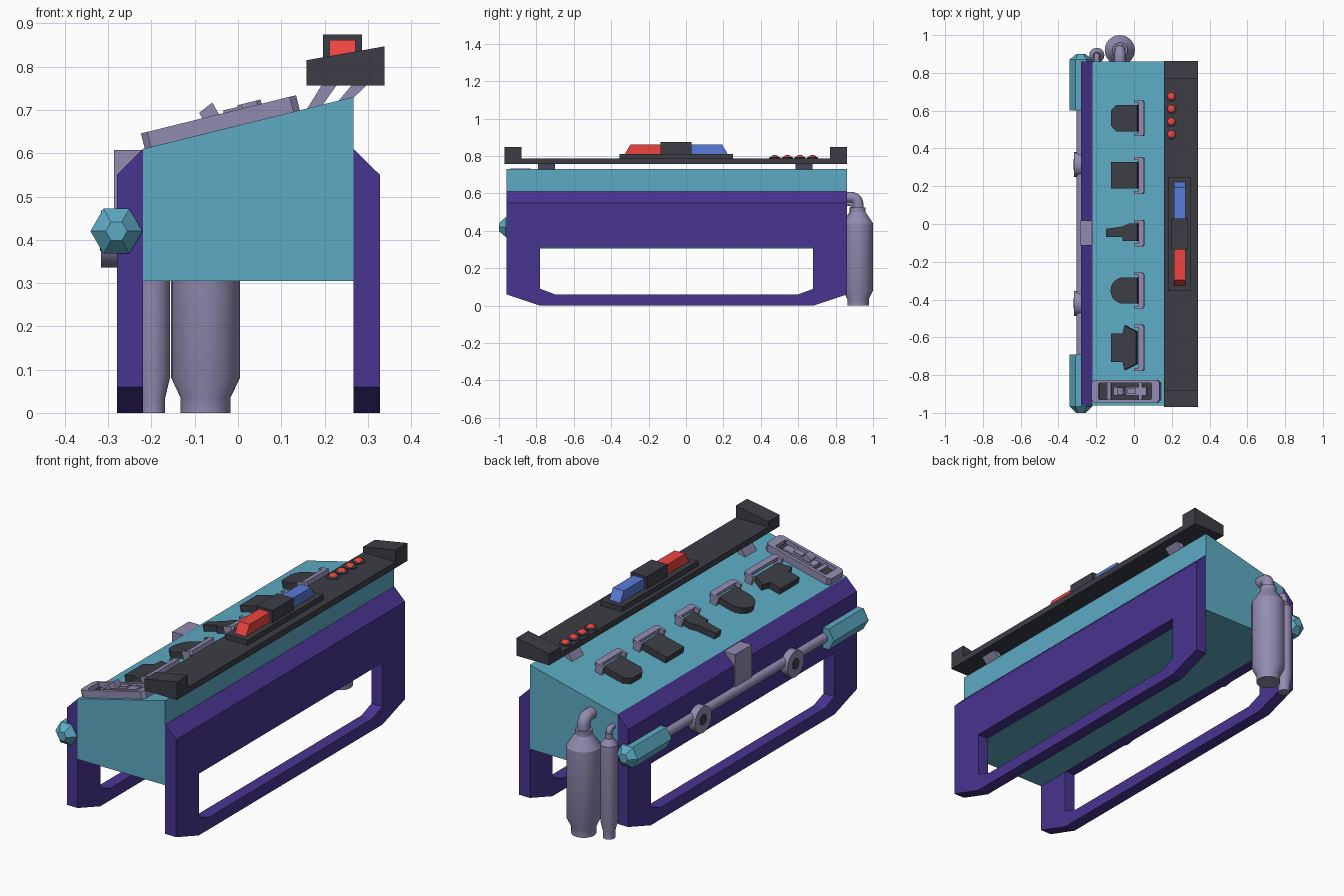
import bpy, bmesh
from math import pi, cos, sin, atan2
from mathutils import Matrix, Vector

if "Cube" in bpy.data.objects:
    bpy.data.objects.remove(bpy.data.objects["Cube"])


def material(name, rgb):
    m = bpy.data.materials.new(name)
    m.diffuse_color = (*rgb, 1)
    m.use_nodes = True
    m.node_tree.nodes["Principled BSDF"].inputs["Base Color"].default_value = m.diffuse_color
    return m


TEAL = material("teal", (0.11, 0.41, 0.55))
PURPLE = material("purple", (0.065, 0.035, 0.28))
DARK = material("charcoal", (0.045, 0.048, 0.06))
LILAC = material("lilac_grey", (0.29, 0.26, 0.44))
RED = material("red", (0.85, 0.06, 0.05))
BLUE = material("blue", (0.1, 0.2, 0.7))

# local frame of the sloping top: (along slope, y, height above surface)
SLOPE = Matrix.Translation((0, 0, 0.664)) @ Matrix.Rotation(-atan2(0.12, 0.487), 4, 'Y')
PLANE = {'xy': lambda a, b, t: (a, b, t), 'xz': lambda a, b, t: (a, t, b), 'yz': lambda a, b, t: (t, a, b)}


def finish(name, bm, mat, mtx=None, smooth=False):
    bmesh.ops.recalc_face_normals(bm, faces=bm.faces)
    if mtx:
        bm.transform(mtx)
    me = bpy.data.meshes.new(name)
    bm.to_mesh(me)
    bm.free()
    me.materials.append(mat)
    ob = bpy.data.objects.new(name, me)
    bpy.context.collection.objects.link(ob)
    if smooth:
        bpy.ops.object.select_all(action='DESELECT')
        ob.select_set(True)
        bpy.context.view_layer.objects.active = ob
        bpy.ops.object.shade_smooth_by_angle(angle=pi / 6)
    return ob


def loft(bm, loops):
    n = len(loops[0])
    for a, b in zip(loops, loops[1:]):
        for i in range(n):
            j = (i + 1) % n
            bm.faces.new((a[i], a[j], b[j], b[i]))


def prism(name, pts, lo, hi, plane, mat, mtx=None):
    bm = bmesh.new()
    loops = [[bm.verts.new(PLANE[plane](a, b, t)) for a, b in pts] for t in (lo, hi)]
    loft(bm, loops)
    for l in loops:
        bm.faces.new(l)
    return finish(name, bm, mat, mtx)


def box(name, x0, x1, y0, y1, z0, z1, mat, mtx=None):
    return prism(name, [(x0, y0), (x1, y0), (x1, y1), (x0, y1)], z0, z1, 'xy', mat, mtx)


def ring(name, out_lo, out_hi, hole, lo, hi, plane, mat, mtx=None):
    bm = bmesh.new()
    rows = [(hole, lo), (out_lo, lo), (out_hi, hi), (hole, hi)]
    loops = [[bm.verts.new(PLANE[plane](a, b, t)) for a, b in p] for p, t in rows]
    loft(bm, loops + loops[:1])
    return finish(name, bm, mat, mtx)


def lathe(name, profile, n, mat, mtx, smooth=True):
    bm = bmesh.new()
    loops = [[bm.verts.new((r * cos(2 * pi * i / n), r * sin(2 * pi * i / n), h)) for i in range(n)]
             for r, h in profile]
    loft(bm, loops)
    bm.faces.new(loops[0])
    bm.faces.new(loops[-1])
    return finish(name, bm, mat, mtx, smooth)


def octagon(a0, a1, b0, b1, c):
    return [(a0 + c, b0), (a1 - c, b0), (a1, b0 + c), (a1, b1 - c),
            (a1 - c, b1), (a0 + c, b1), (a0, b1 - c), (a0, b0 + c)]


def at(x, y, z):
    return Matrix.Translation((x, y, z))


# main body with sloping top
prism("body", [(-0.22, 0.305), (0.267, 0.305), (0.267, 0.73), (-0.22, 0.61)], -0.96, 0.86, 'xz', TEAL)

# side leg frames with window and chamfered top
def leg_outline(top):
    return [(-0.96, top), (0.86, top), (0.86, 0.06), (0.68, 0), (-0.78, 0), (-0.96, 0.06)]

window = [(-0.78, 0.31), (0.68, 0.31), (0.68, 0.09), (0.60, 0.06), (-0.70, 0.06), (-0.78, 0.09)]
for side, inner, outer in (("left", -0.22, -0.28), ("right", 0.267, 0.328)):
    ring(side + "_leg_frame", leg_outline(0.61), leg_outline(0.55), window, inner, outer, 'yz', PURPLE)

# upper rail with raised wedge ends
box("rail_shelf", 0.158, 0.339, -0.89, 0.78, 0.757, 0.787, DARK)
wedge = [(0.158, 0.757), (0.339, 0.757), (0.339, 0.847), (0.158, 0.815)]
for side, y0, y1 in (("front", -0.97, -0.88), ("back", 0.77, 0.862)):
    prism(side + "_rail_end", wedge, y0, y1, 'xz', DARK)

# slanted rail struts
for y in (-0.745, 0.63):
    for x in (0.155, 0.225):
        z = 0.657 + 0.246 * x
        prism("rail_strut", [(x, z), (x + 0.035, z + 0.009), (x + 0.075, 0.76), (x + 0.04, 0.76)],
              y - 0.045, y + 0.045, 'xz', LILAC)

# light bar
box("light_base", 0.18, 0.302, -0.355, 0.25, 0.78, 0.812, DARK)
box("light_centre", 0.197, 0.287, -0.135, 0.03, 0.81, 0.874, DARK)
for name, s, mat in (("red_light", -1, RED), ("blue_light", 1, BLUE)):
    prism(name, [(-0.052 + s * y, z) for y, z in ((0.08, 0.81), (0.275, 0.81), (0.245, 0.862), (0.08, 0.862))],
          0.211, 0.272, 'yz', mat)

# warning buttons
for i in range(4):
    p = at(0.198, 0.475 + i * 0.067, 0.785)
    lathe("button_rim", [(0.031, 0), (0.031, 0.006), (0.024, 0.01)], 16, DARK, p)
    lathe("button", [(0.021, 0), (0.021, 0.01), (0.015, 0.017), (0.005, 0.02)], 16, RED, p)

# tool heads lying on the slope, (along slope, y offset)
round_end = [(-0.05 + 0.07 * cos(a), 0.07 * sin(a)) for a in [pi / 2 + pi * i / 10 for i in range(11)]]
tools = [
    ("bevelled_blade", 0.56, 0.095, [(-0.09, -0.07), (0.025, -0.07), (0.025, 0.07), (-0.09, 0.07),
                                     (-0.118, 0.04), (-0.118, -0.04)]),
    ("square_blade", 0.257, 0.097, [(-0.118, -0.07), (0.025, -0.07), (0.025, 0.07), (-0.118, 0.07)]),
    ("narrow_pick", -0.048, 0.07, [(-0.145, -0.022), (-0.055, -0.022), (-0.055, -0.042), (0.025, -0.042),
                                   (0.025, 0.05), (-0.02, 0.05), (-0.055, 0.035), (-0.145, 0.035 - 0.013)]),
    ("round_blade", -0.352, 0.095, [(0.025, 0.07)] + round_end + [(0.025, -0.07)]),
    ("flared_blade", -0.655, 0.122, [(-0.118, -0.075), (-0.055, -0.075), (-0.045, -0.118), (0.02, -0.085),
                                     (0.02, 0.085), (-0.045, 0.118), (-0.055, 0.075), (-0.118, 0.075)]),
]
for name, y, half, pts in tools:
    m = SLOPE @ at(0, y, 0)
    prism(name, pts, -0.002, 0.032, 'xy', DARK, m)
    # bracket: U outline seen from above, standing on two feet
    w, t = half, half - 0.014
    prism(name + "_bracket", [(0.01, -w), (0.055, -w), (0.065, -w + 0.01), (0.065, w - 0.01), (0.055, w),
                              (0.01, w), (0.01, t), (0.035, t), (0.035, -t), (0.01, -t)],
          0.026, 0.046, 'xy', LILAC, m)
    for s in (-1, 1):
        box("bracket_foot", 0.012, 0.05, *sorted((s * w, s * t)), -0.002, 0.03, LILAC, m)

# front tray with dark recess and latch
rim = octagon(-0.222, 0.147, -0.945, -0.825, 0.015)
ring("tray_rim", rim, rim, octagon(-0.185, 0.105, -0.928, -0.842, 0.004), -0.002, 0.036, 'xy', LILAC, SLOPE)
box("tray_floor", -0.19, 0.11, -0.93, -0.84, -0.002, 0.015, DARK, SLOPE)
box("tray_latch_bar", -0.105, 0.075, -0.908, -0.862, 0.012, 0.032, LILAC, SLOPE)
prism("tray_latch_lever", [(-0.075, 0.03), (-0.035, 0.03), (-0.045, 0.066), (-0.08, 0.05)],
      -0.905, -0.865, 'xz', LILAC, SLOPE)
box("tray_latch_block", -0.025, 0.02, -0.9, -0.87, 0.03, 0.042, LILAC, SLOPE)
for u in (-0.14, 0.03):
    box("tray_rib", u, u + 0.02, -0.93, -0.84, 0.012, 0.026, LILAC, SLOPE)

# side handle: bar, hex grips, rings and centre post
lathe("handle_bar", [(0.025, -0.62), (0.025, 0.7)], 16, LILAC, at(-0.28, 0, 0.42) @ Matrix.Rotation(pi / 2, 4, 'X'))
for side, s, a, b, c in (("front", 1, 0.69, 0.965, 1.0), ("back", -1, 0.60, 0.87, 0.90)):
    lathe(side + "_hex_grip", [(0.03, a), (0.06, a), (0.06, b), (0.025, c)], 6, TEAL,
          at(-0.281, 0, 0.42) @ Matrix.Rotation(s * pi / 2, 4, 'X'), False)
for y in (-0.42, 0.315):
    m = at(-0.275, y, 0.402) @ Matrix.Rotation(-pi / 2, 4, 'Y')
    lathe("handle_ring", [(0.066, 0), (0.066, 0.042)], 20, LILAC, m)
    lathe("ring_centre", [(0.028, 0), (0.028, 0.044)], 16, DARK, m)
box("handle_post", -0.286, -0.215, -0.115, 0.018, 0.40, 0.607, LILAC)


# rear tanks, each with an elbow pipe into the body
def tank(name, x, y, r, shoulder, neck, top, pipe):
    lathe(name, [(r * 0.72, 0), (r * 0.72, 0.035), (r, 0.082), (r, shoulder), (pipe * 1.35, neck), (pipe * 1.35, neck + 0.025)],
          24, LILAC, at(x, y, 0))
    bend = pipe * 1.2
    cu = bpy.data.curves.new(name + "_pipe", 'CURVE')
    cu.dimensions = '3D'
    cu.bevel_depth, cu.bevel_resolution, cu.use_fill_caps = pipe, 3, True
    zc = top - pipe
    arc = [(x, y - bend + bend * cos(a), zc - bend + bend * sin(a)) for a in [pi / 2 * i / 5 for i in range(6)]]
    path = [(x, y, neck)] + arc + [(x, 0.85, zc)]
    sp = cu.splines.new('POLY')
    sp.points.add(len(path) - 1)
    for p, co in zip(sp.points, path):
        p.co = (*co, 1)
    ob = bpy.data.objects.new(name + "_pipe", cu)
    bpy.context.collection.objects.link(ob)
    cu.materials.append(LILAC)
    bpy.ops.object.select_all(action='DESELECT')
    ob.select_set(True)
    bpy.context.view_layer.objects.active = ob
    bpy.ops.object.convert(target='MESH')


tank("large_tank", -0.075, 0.92, 0.08, 0.44, 0.50, 0.61, 0.03)
tank("small_tank", -0.197, 0.893, 0.04, 0.47, 0.50, 0.56, 0.014)
